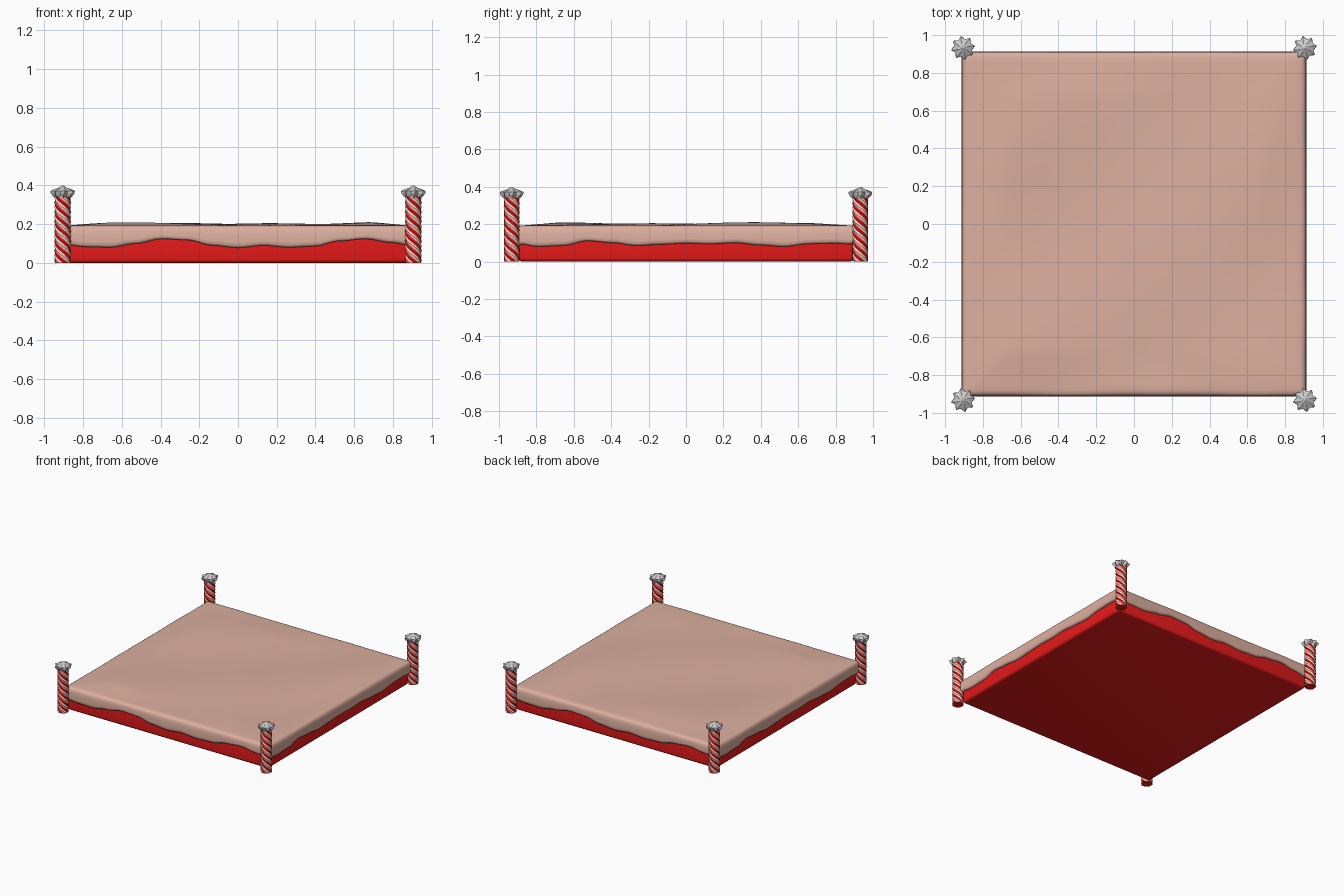
import bpy, bmesh
from math import sin, cos, pi, tau, exp

if "Cube" in bpy.data.objects:
    bpy.data.objects.remove(bpy.data.objects["Cube"])


def material(name, rgb):
    m = bpy.data.materials.new(name)
    m.diffuse_color = (*rgb, 1)
    m.use_nodes = True
    m.node_tree.nodes["Principled BSDF"].inputs["Base Color"].default_value = m.diffuse_color
    return m


RED = material("red", (0.8, 0.01, 0.01))
CREAM = material("cream", (0.9, 0.72, 0.62))
PINK = material("pink_icing", (0.72, 0.43, 0.35))


def finish(bm, name, mats, smooth=None):
    bmesh.ops.recalc_face_normals(bm, faces=bm.faces)
    me = bpy.data.meshes.new(name)
    bm.to_mesh(me)
    bm.free()
    for m in mats:
        me.materials.append(m)
    ob = bpy.data.objects.new(name, me)
    bpy.context.collection.objects.link(ob)
    if smooth:
        bpy.ops.object.select_all(action='DESELECT')
        ob.select_set(True)
        bpy.context.view_layer.objects.active = ob
        bpy.ops.object.shade_smooth_by_angle(angle=smooth)
    return ob


def loft(bm, rings):
    # skin a stack of equal-length rings and cap both ends
    vs = [[bm.verts.new(p) for p in r] for r in rings]
    n = len(vs[0])
    faces = []
    for a, b in zip(vs, vs[1:]):
        for i in range(n):
            j = (i + 1) % n
            faces.append((i, bm.faces.new((a[i], a[j], b[j], b[i]))))
    bm.faces.new(vs[0][::-1])
    bm.faces.new(vs[-1])
    return faces


# Red cake slab with rounded edges
bm = bmesh.new()
bmesh.ops.create_cube(bm, size=1)
for v in bm.verts:
    v.co = (v.co.x * 1.79, v.co.y * 1.79, 0.09 + v.co.z * 0.175)
bmesh.ops.bevel(bm, geom=bm.edges[:], offset=0.02, segments=4, profile=0.5, affect='EDGES')
for v in bm.verts:
    v.co.z -= 0.0025
finish(bm, "cake_base", [RED], 0.7)

# Drip heights of the icing skirt: evenly spaced samples from -0.9 to 0.9
FRONT = [.10, .083, .08, .10, .124, .118, .09, .078, .09, .08, .086, .113, .124, .105, .085]
SIDE = [.10, .08, .085, .11, .10, .085, .092, .098, .094, .10, .088, .08, .095, .098, .09]


def drip(table, t):
    f = min(max((t + 0.9) / 1.8, 0), 0.9999) * (len(table) - 1)
    i = int(f)
    w = (1 - cos(pi * (f - i))) / 2
    return table[i] * (1 - w) + table[i + 1] * w


def drip_height(x, y):
    if abs(x) > abs(y):
        return drip(SIDE, y if x > 0 else -y)
    return drip(FRONT, x if y < 0 else -x)


def top_height(x, y):
    z = 0.198 + 0.004 * sin(4 * x - 5 * y) + 0.003 * sin(7 * x + 3 * y + 1)
    z += 0.008 * exp(-((x + 0.75) ** 2 + (y - 0.5) ** 2) * 8)
    z += 0.008 * exp(-((x - 0.7) ** 2 + (y - 0.4) ** 2) * 8)
    z += 0.006 * exp(-((x + 0.7) ** 2 + (y + 0.6) ** 2) * 8)
    return z


# Pink icing: uneven top sheet, rolled edge and dripping skirt
bm = bmesh.new()
bmesh.ops.create_grid(bm, x_segments=60, y_segments=60, size=0.88)
for v in bm.verts:
    d = 0.88 - max(abs(v.co.x), abs(v.co.y))
    k = min(d / 0.2, 1)
    v.co.z = 0.193 * (1 - k) + top_height(v.co.x, v.co.y) * k
home = {v: v.co.copy() for v in bm.verts if v.is_boundary}
edges = [e for e in bm.edges if e.is_boundary]
# (outward size, fraction of the way down to the drip edge)
for size, f in [(.894, .03), (.904, .10), (.910, .22), (.912, .45), (.914, .75),
                (.913, .90), (.907, .98), (.898, 1.0), (.885, .97)]:
    old = {v for e in edges for v in e.verts}
    new = bmesh.ops.extrude_edge_only(bm, edges=edges)["geom"]
    edges = [g for g in new if isinstance(g, bmesh.types.BMEdge)]
    verts = [g for g in new if isinstance(g, bmesh.types.BMVert)]
    lookup = {tuple(v.co): home[v] for v in old}
    for v in verts:
        h = lookup[tuple(v.co)]
        home[v] = h
        s = size / 0.88
        z = 0.193 + (drip_height(h.x, h.y) - 0.193) * f
        v.co = (h.x * s, h.y * s, z)
finish(bm, "icing", [PINK], 1.0)

# Candy-striped twisted posts with star-shaped piped tips
LOBES, N, STEPS, H = 4, 32, 36, 0.345
cap_profile = [(.334, .030, .030), (.340, .046, .038), (.358, .062, .047),
               (.372, .064, .047), (.380, .046, .036), (.388, .024, .019), (.399, .003, .003)]
for sy, ny in ((-1, "front"), (1, "back")):
    for sx, nx in ((-1, "left"), (1, "right")):
        cx, cy = sx * 0.905, sy * 0.932
        bm = bmesh.new()
        rings = []
        for k in range(STEPS + 1):
            z = H * k / STEPS
            ring = []
            for i in range(N):
                r = 0.0405 + 0.002 * cos(LOBES * 2 * tau * (i - 2) / N)
                a = tau * i / N - tau * z / 0.2
                ring.append((cx + r * cos(a), cy + r * sin(a), z))
            rings.append(ring)
        for i, f in loft(bm, rings):
            f.material_index = (i // 4) % 2
        finish(bm, f"post_{ny}_{nx}", [RED, CREAM], 0.8)

        bm = bmesh.new()
        rings = []
        for k, (z, tip, valley) in enumerate(cap_profile):
            ring = []
            for i in range(16):
                r = valley if i % 2 else tip
                a = tau * i / 16 + 0.06 * k
                ring.append((cx + r * cos(a), cy + r * sin(a), z))
            rings.append(ring)
        loft(bm, rings)
        finish(bm, f"piped_tip_{ny}_{nx}", [], 0.5)
